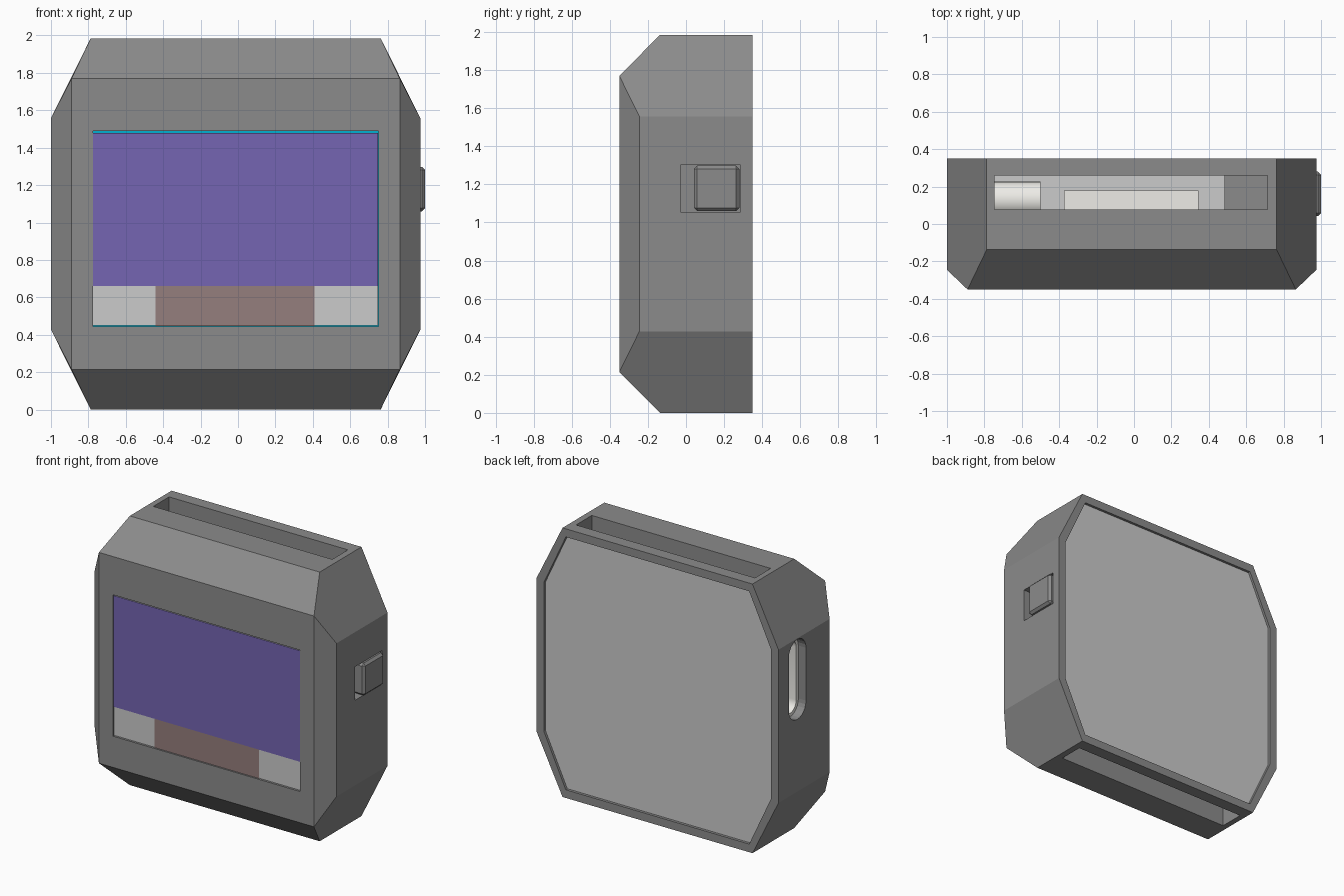
import bpy, bmesh, math
from mathutils import Vector

if "Cube" in bpy.data.objects:
    bpy.data.objects.remove(bpy.data.objects["Cube"])

CX, CZ = -0.0125, 0.9925   # centre of the case outline


def material(name, rgb):
    m = bpy.data.materials.new(name)
    m.diffuse_color = (*rgb, 1)
    m.use_nodes = True
    m.node_tree.nodes["Principled BSDF"].inputs["Base Color"].default_value = m.diffuse_color
    return m


def finish(name, bm, mat=None):
    bmesh.ops.recalc_face_normals(bm, faces=bm.faces[:])
    me = bpy.data.meshes.new(name)
    bm.to_mesh(me)
    bm.free()
    ob = bpy.data.objects.new(name, me)
    bpy.context.collection.objects.link(ob)
    if mat:
        me.materials.append(mat)
    return ob


def box(name, x, y, z, mat=None, bevel=0):
    bm = bmesh.new()
    bmesh.ops.create_cube(bm, size=1)
    for v in bm.verts:
        v.co = [(a + b) / 2 + c * (b - a) for (a, b), c in zip((x, y, z), v.co)]
    if bevel:
        bmesh.ops.bevel(bm, geom=bm.edges[:], offset=bevel, segments=1, affect='EDGES')
    return finish(name, bm, mat)


def prism(name, points, offset, mat=None):
    bm = bmesh.new()
    face = bm.faces.new([bm.verts.new(p) for p in points])
    new = bmesh.ops.extrude_face_region(bm, geom=[face])['geom']
    bmesh.ops.translate(bm, vec=Vector(offset), verts=[g for g in new if isinstance(g, bmesh.types.BMVert)])
    return finish(name, bm, mat)


def octagon(inset, y):
    # corner cut keeps the rim width even along the slanted sides
    k = inset * 0.45
    w, h, a, b = 0.9875 - inset, 0.9925 - inset, 0.775 - k, 0.565 - k * 0.6
    pts = [(a, h), (w, b), (w, -b), (a, -h), (-a, -h), (-w, -b), (-w, b), (-a, h)]
    return [(CX + x, y, CZ + z) for x, z in pts]


def stadium(x, r, y=0.13, z0=1.06, z1=1.45, n=12):
    pts = []
    for i in range(2 * n + 2):
        half, j = divmod(i, n + 1)
        t = math.pi * (half + j / n)
        pts.append((x, y + r * math.cos(t), (z0 if half else z1) + r * math.sin(t)))
    return pts


def cut(target, *cutters):
    bpy.context.view_layer.objects.active = target
    for c in cutters:
        c.hide_render = True
        m = target.modifiers.new("cut", 'BOOLEAN')
        m.operation, m.solver, m.object = 'DIFFERENCE', 'EXACT', c
        bpy.ops.object.modifier_apply(modifier=m.name)
        bpy.data.objects.remove(c)


dark = material("case_grey", (0.26, 0.26, 0.26))
purple = material("screen_purple", (0.178, 0.131, 0.448))
brown = material("flex_brown", (0.30, 0.21, 0.205))
teal = material("board_teal", (0.0, 0.45, 0.65))
metal = material("metal", (0.85, 0.84, 0.80))

# case: octagonal block with chamfered front
bm = bmesh.new()
for sx in (-1, 1):
    for sz in (-1, 1):
        for x, y, z in ((0.8775, -0.35, 0.7775), (0.775, -0.137, 0.9925), (0.9875, -0.245, 0.565),
                        (0.775, 0.35, 0.9925), (0.9875, 0.35, 0.565)):
            bm.verts.new((CX + sx * x, y, CZ + sz * z))
bmesh.ops.convex_hull(bm, input=bm.verts[:])
bmesh.ops.dissolve_limit(bm, angle_limit=0.03, verts=bm.verts[:], edges=bm.edges[:])
case = finish("case", bm, dark)

# openings: inside, screen window, strap slot, port, button recess, back recess
cut(case,
    box("inside_cutter", (-0.86, 0.835), (-0.29, 0.29), (0.3, 1.68)),
    box("window_cutter", (-0.775, 0.75), (-0.5, 0.0), (0.445, 1.488)),
    box("slot_cutter", (-0.745, 0.715), (0.077, 0.26), (-0.2, 2.2)),
    prism("port_cutter", stadium(-1.2, 0.1), (0.5, 0, 0)),
    box("button_cutter", (0.9, 1.2), (-0.03, 0.285), (1.055, 1.302)),
    prism("back_cutter", octagon(0.06, 0.32), (0, 0.2, 0)))

# back cover sits slightly below the rim
prism("back_cover", octagon(0.063, 0.318), (0, 0.017, 0))

# display stack
box("display_panel", (-0.774, 0.748), (-0.341, -0.285), (0.449, 1.479))
box("display_screen", (-0.774, 0.748), (-0.343, -0.3405), (0.66, 1.479), purple)
box("display_flex", (-0.44, 0.41), (-0.342, -0.3405), (0.447, 0.66), brown)
box("circuit_board", (-0.8, 0.8), (-0.28, -0.25), (0.4, 1.55), teal)

# inner parts seen through the slots
box("battery", (-0.85, 0.485), (-0.1, 0.28), (0.5, 0.85))
box("chip_cover", (-0.375, 0.345), (-0.1, 0.18), (0.85, 1.1), metal)
box("switch_block", (0.485, 0.83), (-0.1, 0.28), (0.5, 0.9), dark)

# side port shell
port = prism("port_shell", stadium(-0.94, 0.097), (0.44, 0, 0), metal)
cut(port, prism("port_bore", stadium(-1.1, 0.072), (0.5, 0, 0)))
bpy.ops.object.select_all(action='DESELECT')
port.select_set(True)
bpy.context.view_layer.objects.active = port
bpy.ops.object.shade_smooth_by_angle(angle=math.radians(30))

# side button
box("side_button", (0.905, 1.0), (0.042, 0.28), (1.06, 1.298), dark, bevel=0.017)
